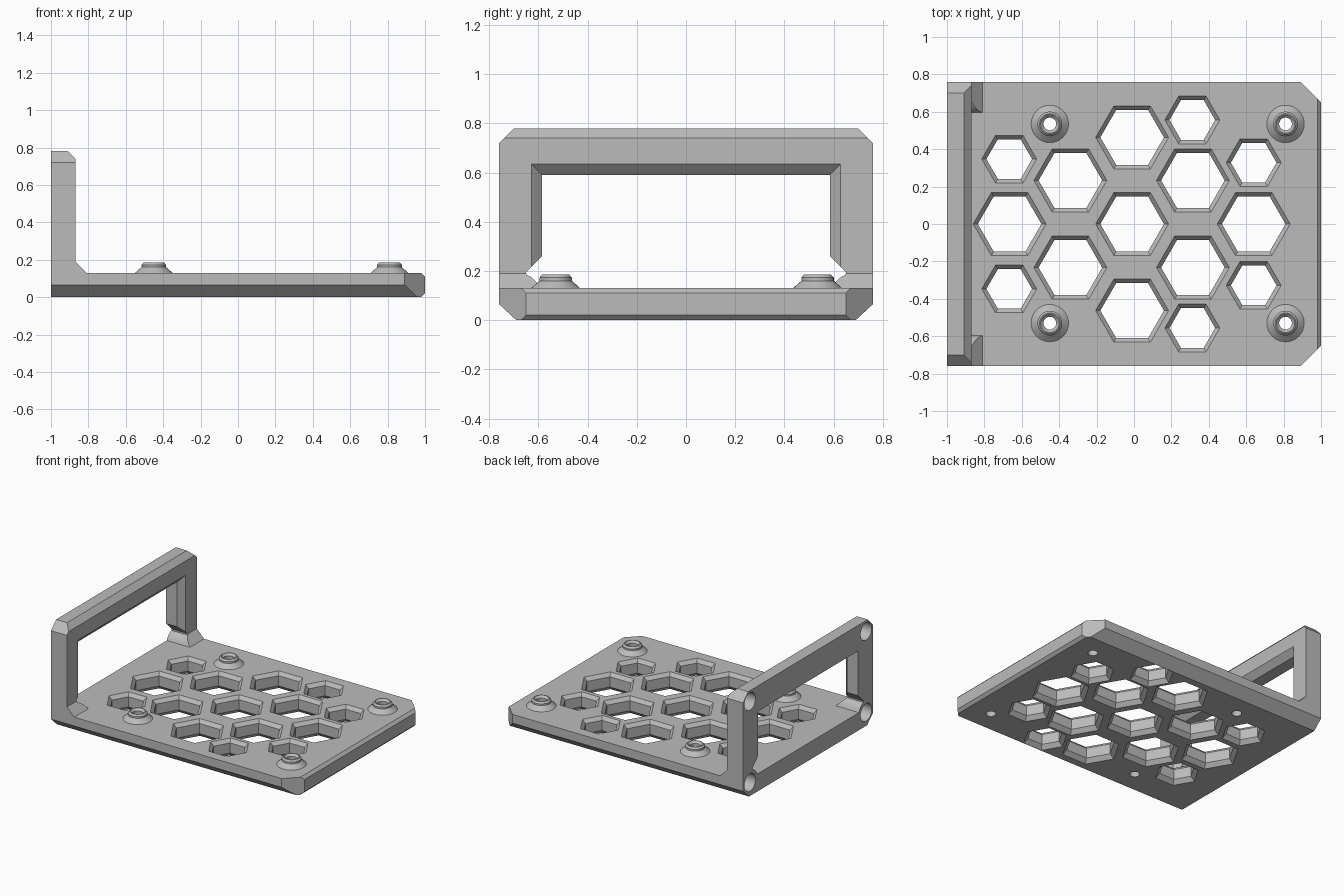
import bpy
import bmesh
from math import cos, sin, pi, radians
from mathutils import Vector, Matrix

cube = bpy.data.objects.get("Cube")
if cube:
    bpy.data.objects.remove(cube)

grey = bpy.data.materials.new("plain_grey")
grey.use_nodes = True
grey.diffuse_color = (0.5, 0.5, 0.5, 1)
grey.node_tree.nodes["Principled BSDF"].inputs["Base Color"].default_value = (0.5, 0.5, 0.5, 1)


def finish(name, bm):
    bmesh.ops.recalc_face_normals(bm, faces=bm.faces)
    mesh = bpy.data.meshes.new(name)
    bm.to_mesh(mesh)
    bm.free()
    mesh.materials.append(grey)
    obj = bpy.data.objects.new(name, mesh)
    bpy.context.collection.objects.link(obj)
    return obj


def loft(loops):
    """Closed solid through loops that have the same number of points."""
    bm = bmesh.new()
    rings = [[bm.verts.new(p) for p in loop] for loop in loops]
    n = len(rings[0])
    for a, b in zip(rings, rings[1:]):
        for i in range(n):
            j = (i + 1) % n
            bm.faces.new((a[i], a[j], b[j], b[i]))
    bm.faces.new(rings[0][::-1])
    bm.faces.new(rings[-1])
    return bm


def turned(name, profile, sides, place):
    """Solid of revolution from (radius, height) pairs."""
    turns = [2 * pi * i / sides for i in range(sides)]
    bm = loft([[(r * cos(t), r * sin(t), z) for t in turns] for r, z in profile])
    bm.transform(place)
    return finish(name, bm)


def combine(body, tool, operation):
    tool.hide_render = True
    mod = body.modifiers.new(tool.name, "BOOLEAN")
    mod.operation = operation
    mod.solver = "EXACT"
    mod.object = tool
    bpy.context.view_layer.objects.active = body
    bpy.ops.object.modifier_apply(modifier=mod.name)
    bpy.data.objects.remove(tool)


# Base plate and upright as one L-shaped side profile
side = [(-1, 0), (0.98, 0), (1, 0.02), (1, 0.11), (0.98, 0.13), (-0.81, 0.13),
        (-0.87, 0.19), (-0.87, 0.74), (-0.91, 0.78), (-1, 0.78)]
bm = loft([[(x, y, z) for x, z in side] for y in (-0.76, 0.76)])

# Chamfers along the bottom, on the upright's top corners and the plate's far corners
for s in (-1, 1):
    for point, normal in (((0, s * 0.69, 0), (0, s * 0.065, -0.07)),
                          ((0, s * 0.76, 0.72), (0, s, 1)),
                          ((1, s * 0.65, 0), (1, s, 0))):
        geom = bm.verts[:] + bm.edges[:] + bm.faces[:]
        cut = bmesh.ops.bisect_plane(bm, geom=geom, plane_co=Vector(point),
                                     plane_no=Vector(normal), clear_outer=True)
        rim = [e for e in cut["geom_cut"] if isinstance(e, bmesh.types.BMEdge)]
        bmesh.ops.contextual_create(bm, geom=rim)
body = finish("mounting_bracket", bm)

# Window through the upright, rounded over the lower corner bosses
arc = [(0.68 + 0.09 * cos(a), 0.10 + 0.09 * sin(a))
       for a in [radians(160 - 10 * i) for i in range(6)]]
half = [(0.595, 0.13)] + arc + [(0.65, 0.195), (0.585, 0.26), (0.585, 0.59)]
outline = half + [(-y, z) for y, z in reversed(half)]
window = finish("window_cutter", loft([[(x, y, z) for y, z in outline] for x in (-1.1, -0.7)]))
combine(body, window, "DIFFERENCE")

# Sloped inner rim of the window
rim_loops = []
for x, grow in ((-0.92, -0.01), (-0.86, 0.055)):
    w, top = 0.585 + grow, 0.59 + grow
    rim_loops.append([(x, -w, 0.215), (x, w, 0.215), (x, w, top), (x, -w, top)])
combine(body, finish("window_rim_cutter", loft(rim_loops)), "DIFFERENCE")

# Screw standoffs with countersunk through holes
for x in (-0.45, 0.81):
    for y in (-0.53, 0.535):
        place = Matrix.Translation((x, y, 0))
        boss = [(0.1, 0.1), (0.1, 0.13), (0.066, 0.16), (0.066, 0.173), (0.055, 0.185)]
        combine(body, turned("standoff", boss, 32, place), "UNION")
        hole = [(0.034, -0.05), (0.034, 0.17), (0.065, 0.2)]
        combine(body, turned("screw_hole", hole, 32, place), "DIFFERENCE")

# Hexagonal vents, bevelled above and below
large = [(-0.01, 0), (-0.665, 0), (0.64, 0)]
small = []
for s in (-1, 1):
    large += [(-0.34, s * 0.233), (0.315, s * 0.233), (-0.01, s * 0.463)]
    small += [(-0.667, s * 0.347), (0.64, s * 0.328), (0.312, s * 0.556)]
for centres, radius in ((large, 0.17), (small, 0.122)):
    for x, y in centres:
        vent = [(radius + 0.04, -0.01), (radius, 0.03), (radius, 0.105), (radius + 0.04, 0.145)]
        combine(body, turned("vent", vent, 6, Matrix.Translation((x, y, 0))), "DIFFERENCE")

# Blind round pockets in the outer face of the upright
for y in (-0.68, 0.68):
    for z in (0.1, 0.7):
        place = Matrix.Translation((-1, y, z)) @ Matrix.Rotation(pi / 2, 4, "Y")
        pocket = turned("pocket", [(0.065, -0.1), (0.065, 0.08)], 32, place)
        combine(body, pocket, "DIFFERENCE")

bpy.ops.object.select_all(action="DESELECT")
body.select_set(True)
bpy.context.view_layer.objects.active = body
bpy.ops.object.shade_smooth_by_angle(angle=radians(25))
